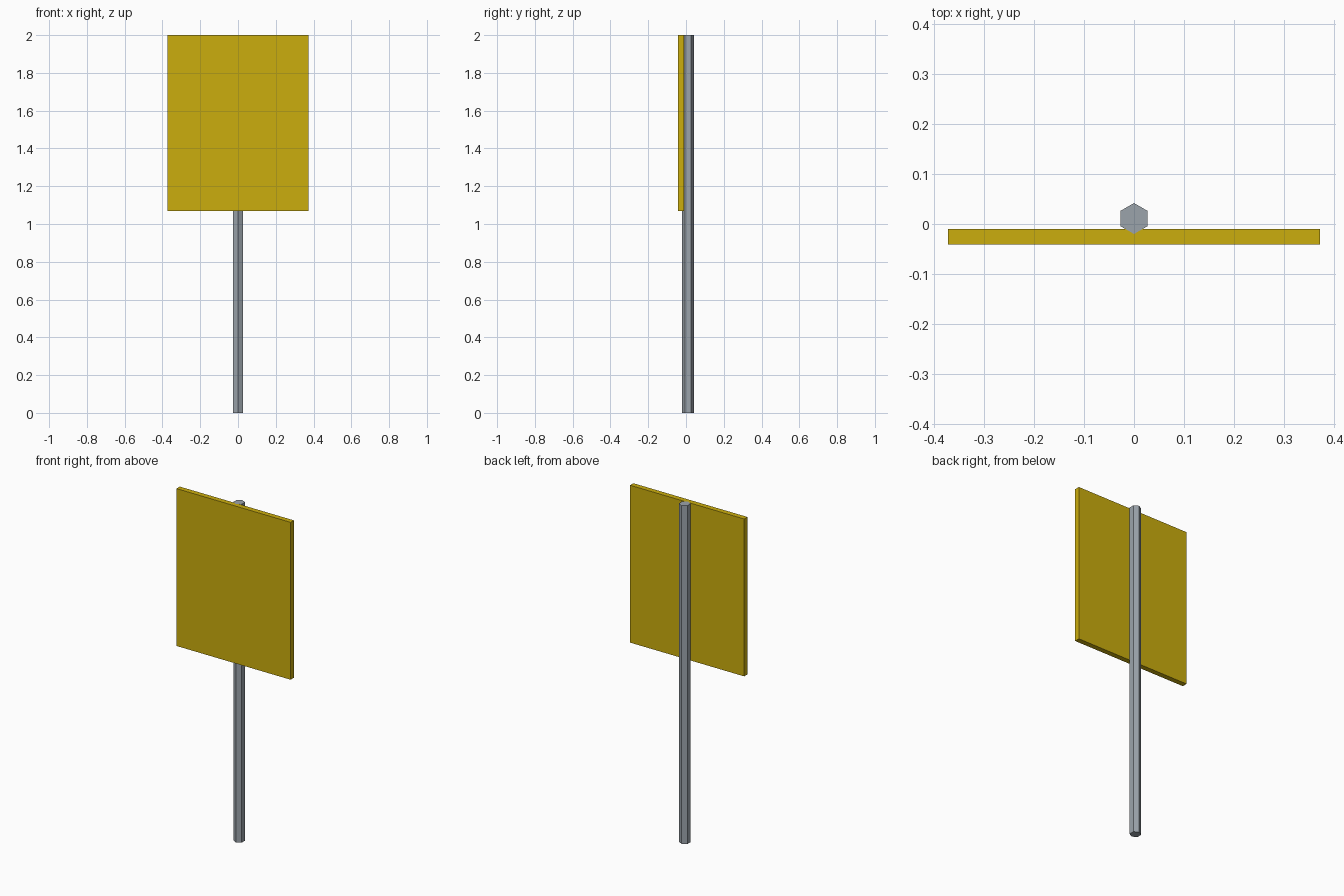
import bpy

cube = bpy.data.objects.get("Cube")
if cube:
    bpy.data.objects.remove(cube, do_unlink=True)


def make_material(name, colour):
    mat = bpy.data.materials.new(name)
    mat.use_nodes = True
    mat.diffuse_color = colour
    bsdf = next(n for n in mat.node_tree.nodes if n.type == 'BSDF_PRINCIPLED')
    bsdf.inputs["Base Color"].default_value = colour
    return mat


def finish(name, mat):
    obj = bpy.context.object
    obj.name = obj.data.name = name
    obj.data.materials.append(mat)
    return obj


yellow = make_material("sign yellow", (0.60, 0.42, 0.004, 1))
grey = make_material("metal grey", (0.33, 0.37, 0.41, 1))

HEIGHT = 2.0
BOARD_BOTTOM = 1.07

# Hexagonal post, one corner pointing to the front
bpy.ops.mesh.primitive_cylinder_add(vertices=6, radius=0.031, depth=HEIGHT,
                                    location=(0, 0.011, HEIGHT / 2))
finish("post", grey)

# Flat board, with the front corner of the post sunk into its back
bpy.ops.mesh.primitive_cube_add(size=1, location=(0, -0.026, (HEIGHT + BOARD_BOTTOM) / 2))
board = finish("sign_board", yellow)
board.scale = (0.746, 0.031, HEIGHT - BOARD_BOTTOM)
bpy.ops.object.transform_apply(location=False, rotation=False, scale=True)
